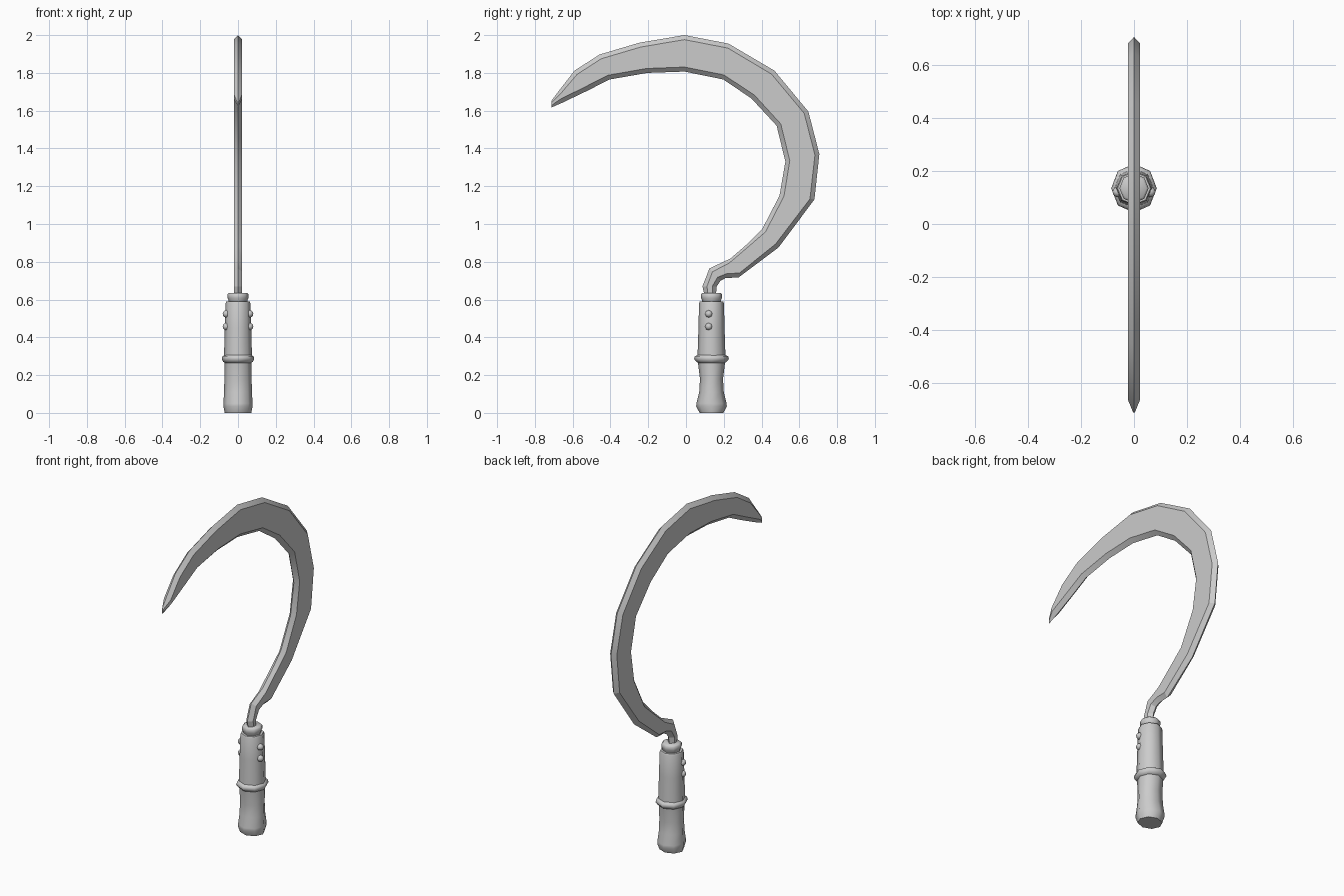
import bpy
import bmesh
import math
from mathutils import Vector, Matrix

default_cube = bpy.data.objects.get("Cube")
if default_cube:
    bpy.data.objects.remove(default_cube, do_unlink=True)

# One plain metal grey for everything
grey = bpy.data.materials.new("plain grey")
grey.use_nodes = True
colour = (0.6, 0.6, 0.6, 1.0)
grey.diffuse_color = colour
grey.node_tree.nodes["Principled BSDF"].inputs["Base Color"].default_value = colour

GRIP_Y = 0.135


def finish(name, bm, smooth_angle):
    """Turn a bmesh into a named, coloured object with sharp edges kept."""
    bmesh.ops.recalc_face_normals(bm, faces=bm.faces)
    mesh = bpy.data.meshes.new(name)
    bm.to_mesh(mesh)
    bm.free()
    mesh.materials.append(grey)
    obj = bpy.data.objects.new(name, mesh)
    bpy.context.collection.objects.link(obj)
    bpy.ops.object.select_all(action='DESELECT')
    obj.select_set(True)
    bpy.context.view_layer.objects.active = obj
    bpy.ops.object.shade_smooth_by_angle(angle=math.radians(smooth_angle))
    return obj


def skin(bm, loops):
    """Bridge a list of equally sized point loops and cap both ends."""
    rings = [[bm.verts.new(p) for p in loop] for loop in loops]
    for a, b in zip(rings, rings[1:]):
        n = len(a)
        for i in range(n):
            j = (i + 1) % n
            bm.faces.new((a[i], a[j], b[j], b[i]))
    bm.faces.new(rings[0])
    bm.faces.new(rings[-1])


def turned(name, profile, sides=8):
    """Octagonal turned part; profile rows are height, x radius, y radius."""
    bm = bmesh.new()
    angles = [math.tau * i / sides for i in range(sides)]
    skin(bm, [[(rx * math.cos(a), GRIP_Y + ry * math.sin(a), z) for a in angles]
              for z, rx, ry in profile])
    return finish(name, bm, 50)


# Blade: stations of (outer y, outer z, inner y, inner z) from tang to tip
stations = [
    (.156, .60, .103, .60), (.163, .67, .087, .67), (.183, .70, .124, .765),
    (.21, .714, .235, .817), (.278, .717, .315, .886), (.49, .876, .405, .976),
    (.68, 1.13, .495, 1.15), (.706, 1.37, .526, 1.33), (.648, 1.595, .48, 1.52),
    (.468, 1.812, .347, 1.664), (.225, 1.955, .198, 1.765), (-.008, 2, -.008, 1.807),
    (-.246, 1.96, -.204, 1.8), (-.458, 1.897, -.405, 1.765),
    (-.59, 1.812, -.521, 1.706), (-.669, 1.71, -.659, 1.64),
    (-.712, 1.653, -.712, 1.617),
]
loops = []
for k, (oy, oz, iy, iz) in enumerate(stations):
    outer, inner = Vector((0, oy, oz)), Vector((0, iy, iz))
    across = inner - outer
    inset = across.normalized() * min(0.024, across.length * 0.32)
    half = 0.003 if k == len(stations) - 1 else 0.022
    side = Vector((half, 0, 0))
    loops.append([outer, outer + inset + side, inner - inset + side,
                  inner, inner - inset - side, outer + inset - side])
bm = bmesh.new()
skin(bm, loops)
finish("blade", bm, 20)

# Handle: waisted lower grip, ring, tapered upper grip and top collar
turned("lower_grip", [(0, .07, .063), (.035, .077, .081), (.05, .077, .08),
                      (.11, .074, .065), (.18, .072, .061), (.27, .070, .072)])
turned("grip_ring", [(.262, .066, .066), (.27, .078, .08), (.285, .086, .092),
                     (.3, .082, .088), (.31, .066, .066)])
turned("upper_grip", [(.30, .074, .074), (.45, .070, .069), (.58, .066, .066),
                      (.59, .062, .062)])
turned("top_collar", [(.585, .048, .048), (.597, .05, .05), (.608, .055, .056),
                      (.628, .055, .056), (.636, .047, .047)])

# Rivets: two domed studs on each side of the upper grip
for side, label in ((1, "left"), (-1, "right")):
    for z, level in ((.457, "lower"), (.524, "upper")):
        bm = bmesh.new()
        bmesh.ops.create_uvsphere(bm, u_segments=8, v_segments=6, radius=0.02)
        bmesh.ops.rotate(bm, verts=bm.verts, cent=(0, 0, 0),
                         matrix=Matrix.Rotation(math.radians(90), 3, 'Y'))
        bmesh.ops.translate(bm, verts=bm.verts, vec=(side * .061, .121, z))
        finish(label + "_" + level + "_rivet", bm, 50)
